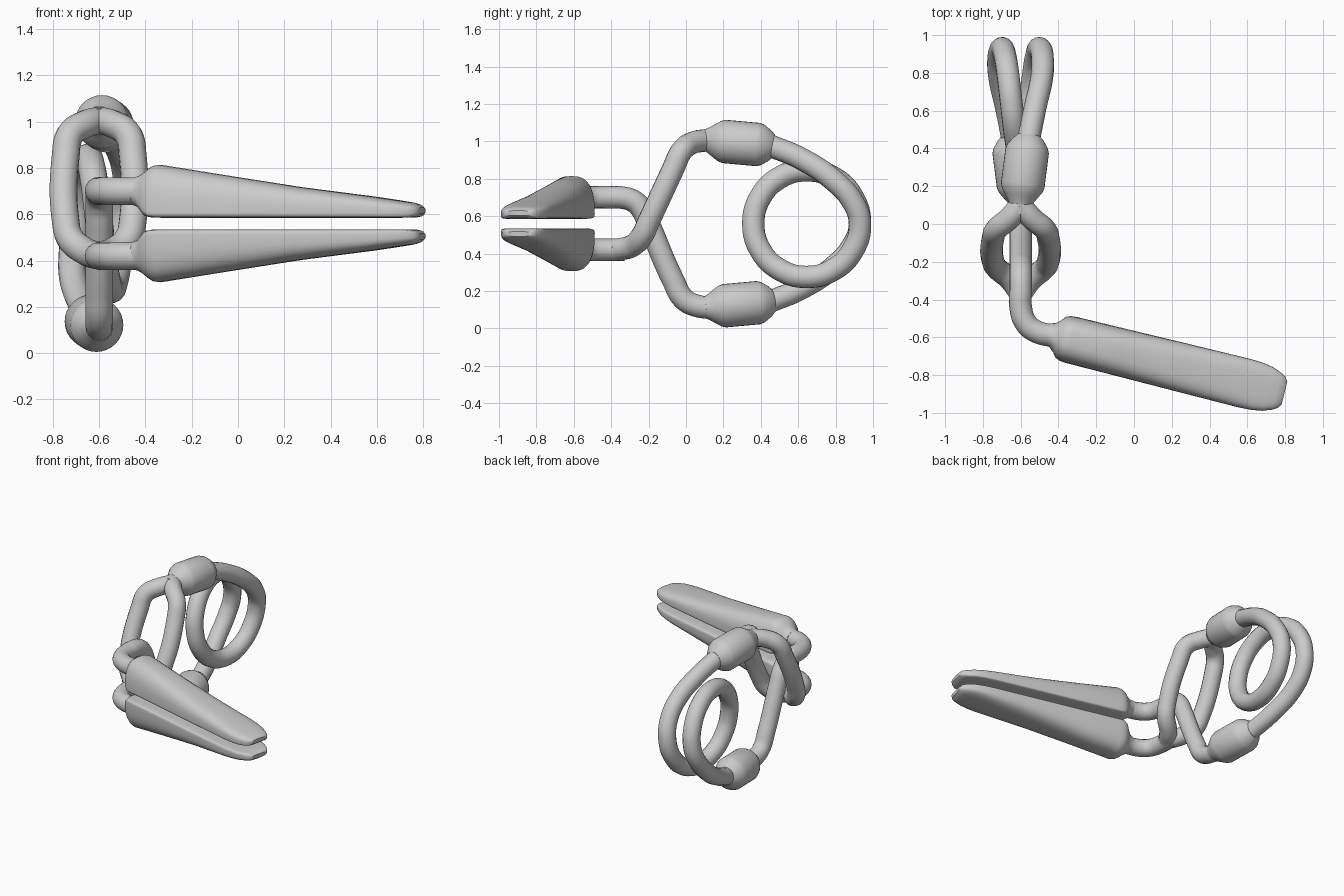
import bpy, bmesh, math
from mathutils import Vector

if "Cube" in bpy.data.objects:
    bpy.data.objects.remove(bpy.data.objects["Cube"])

XC, ZC, R = -0.6, 0.56, 0.06      # arm plane, mirror height, wire radius


def flip(p):
    return (p[0], p[1], 2 * ZC - p[2])


def finish(obj, angle=40):
    bpy.ops.object.select_all(action='DESELECT')
    obj.select_set(True)
    bpy.context.view_layer.objects.active = obj
    if obj.type == 'CURVE':
        bpy.ops.object.convert(target='MESH')
    bpy.ops.object.shade_smooth_by_angle(angle=math.radians(angle))


def wire(name, pts):
    """Round wire through the given points."""
    cu = bpy.data.curves.new(name, 'CURVE')
    cu.dimensions = '3D'
    cu.bevel_depth, cu.bevel_resolution = R, 6
    cu.resolution_u, cu.use_fill_caps = 8, True
    sp = cu.splines.new('BEZIER')
    sp.bezier_points.add(len(pts) - 1)
    for bp, p in zip(sp.bezier_points, pts):
        bp.co = p
        bp.handle_left_type = bp.handle_right_type = 'AUTO'
    obj = bpy.data.objects.new(name, cu)
    bpy.context.collection.objects.link(obj)
    finish(obj, 60)


def loft(name, rings):
    """Skin a list of closed rings and cap both ends."""
    bm = bmesh.new()
    vs = [[bm.verts.new(p) for p in ring] for ring in rings]
    n = len(vs[0])
    for a, b in zip(vs, vs[1:]):
        for i in range(n):
            j = (i + 1) % n
            bm.faces.new((a[i], a[j], b[j], b[i]))
    bm.faces.new(vs[0])
    bm.faces.new(vs[-1])
    bmesh.ops.recalc_face_normals(bm, faces=bm.faces)
    me = bpy.data.meshes.new(name)
    bm.to_mesh(me)
    bm.free()
    obj = bpy.data.objects.new(name, me)
    bpy.context.collection.objects.link(obj)
    finish(obj)


# coil spring: upper arm, one full turn, lower arm
half = [(-0.557, 0.45, 0.977), (-0.525, 0.61, 0.91), (-0.487, 0.785, 0.795), (-0.485, 0.89, 0.68)]
coil = []
for k in range(13):
    a = -2 * math.pi * k / 12
    coil.append((-0.5 - 0.2 * k / 12, 0.645 + 0.285 * math.cos(a), ZC + 0.285 * math.sin(a)))
tail = [(2 * XC - x, y, 2 * ZC - z) for x, y, z in reversed(half)]
wire("spring_coil", half + coil + tail)

# sleeves between spring and arms
profile = [(-0.02, 0.058), (0.0, 0.068), (0.025, 0.085), (0.06, 0.108), (0.085, 0.116),
           (0.27, 0.116), (0.295, 0.108), (0.335, 0.08), (0.355, 0.058)]
for name, s in (("upper_sleeve", 1), ("lower_sleeve", -1)):
    start = Vector((XC, 0.12, ZC + s * 0.447))
    axis = Vector((s * 0.045, 0.35, -s * 0.032)).normalized()
    u = axis.cross(Vector((0, 0, 1))).normalized()
    v = axis.cross(u)
    loft(name, [[start + axis * t + r * (u * math.cos(i * math.pi / 16) + v * math.sin(i * math.pi / 16))
                 for i in range(32)] for t, r in profile])

# single arm: lower sleeve up to the upper blade
bend = [(XC, -0.44, 0.70), (-0.575, -0.52, 0.70), (-0.52, -0.568, 0.70), (-0.39, -0.597, 0.70)]
rise = [(0.15, 0.11), (0.06, 0.12), (-0.01, 0.155), (-0.07, 0.26), (-0.2, 0.56),
        (-0.235, 0.635), (-0.28, 0.68), (-0.35, 0.70)]
wire("single_arm", [(XC, y, z) for y, z in rise] + bend)

# split arm: upper sleeve, window of two strands, lower blade
wire("split_arm_stem", [(XC, 0.15, 1.01), (XC, 0.06, 1.0)])
strand = [(0, 0.10, 1.005), (0.06, 0.03, 0.99), (0.125, -0.025, 0.945), (0.145, -0.07, 0.85),
          (0.145, -0.2, 0.57), (0.125, -0.235, 0.495), (0.06, -0.29, 0.44), (0, -0.37, 0.42)]
for side, s in (("left", -1), ("right", 1)):
    wire("split_arm_strand_" + side, [(XC + s * x, y, z) for x, y, z in strand])
wire("split_arm_end", [flip(p) for p in [(XC, -0.33, 0.70)] + bend])


# blades: flat inner face, domed back tapering to a thin rounded tip
ang = math.radians(-14)
d = Vector((math.cos(ang), math.sin(ang), 0))
side = Vector((-d.y, d.x, 0))
base, L = Vector((-0.46, -0.582, 0)), 1.295
# distance, half width, inner z, outer z, roundness of the section
stations = [(0.0, 0.058, 0.642, 0.758, 1.0), (0.03, 0.066, 0.632, 0.764, 0.95),
            (0.055, 0.088, 0.608, 0.778, 0.85), (0.075, 0.112, 0.592, 0.794, 0.8),
            (0.10, 0.122, 0.587, 0.81, 0.75), (0.13, 0.125, 0.585, 0.814, 0.72),
            (0.4, 0.127, 0.585, 0.772, 0.7), (0.75, 0.13, 0.585, 0.718, 0.65),
            (L - 0.22, 0.132, 0.585, 0.677, 0.6), (L - 0.15, 0.129, 0.585, 0.667, 0.6),
            (L - 0.09, 0.119, 0.585, 0.658, 0.6), (L - 0.04, 0.1, 0.586, 0.65, 0.65),
            (L - 0.015, 0.084, 0.591, 0.642, 0.7), (L, 0.062, 0.603, 0.63, 0.8)]


def section(t, w, z0, z1, e):
    c = base + d * t
    flat = max(0.0, min(1.0, t / 0.1))
    zm = z0 + (z1 - z0) * 0.5 * (1 - flat) + flat * min(0.025, (z1 - z0) / 2)
    ring = []
    for i in range(40):
        a = 2 * math.pi * i / 40
        ca, sa = math.cos(a), math.sin(a)
        up = sa >= 0
        p = e if up else e * (1 - 0.45 * flat)
        off = math.copysign(abs(ca) ** p, ca) * w
        h = abs(sa) ** p * ((z1 - zm) if up else (zm - z0))
        q = c + side * off
        ring.append((q.x, q.y, zm + (h if up else -h)))
    return ring


rings = [section(*s) for s in stations]
loft("upper_blade", rings)
loft("lower_blade", [[flip(p) for p in r] for r in rings])
